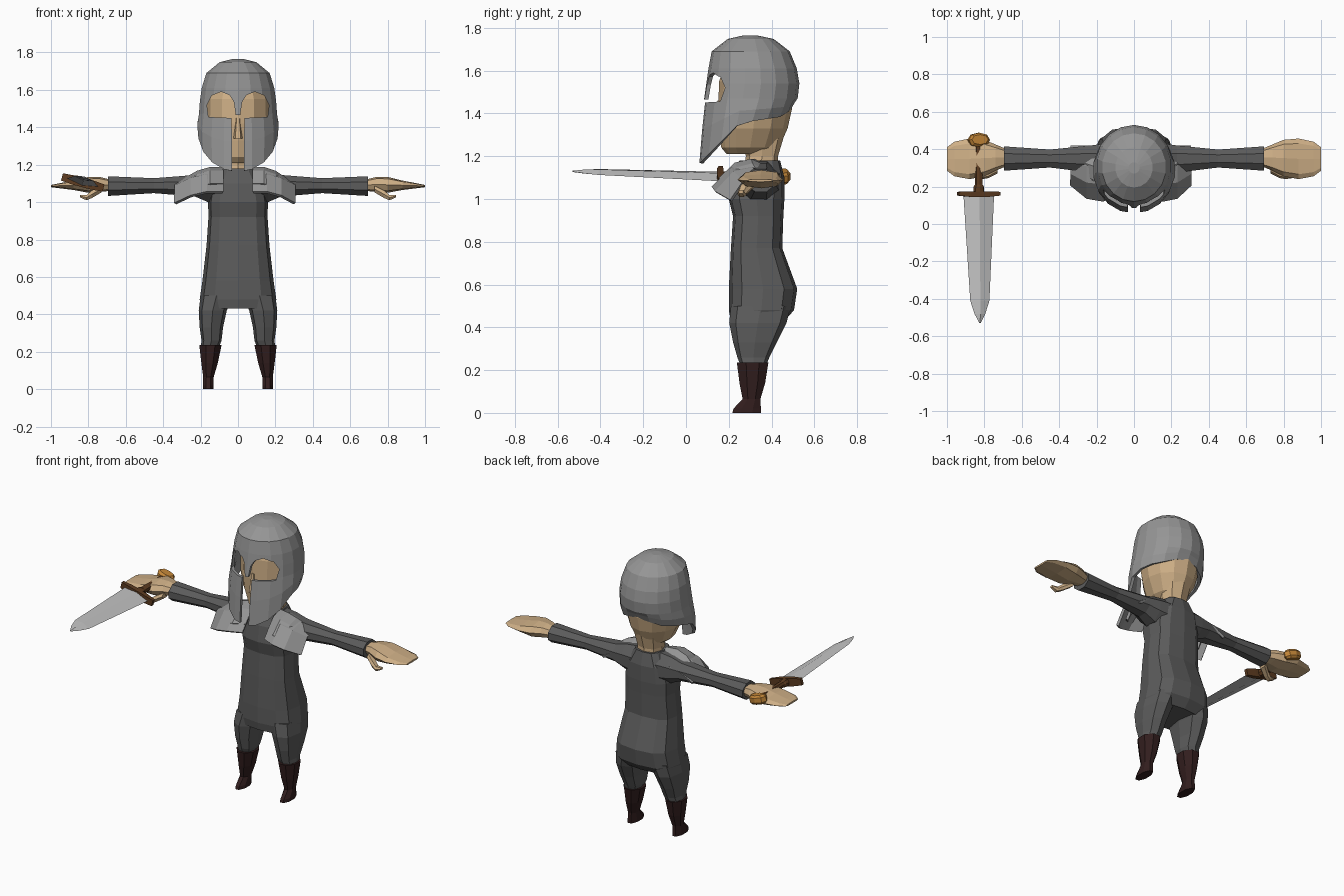
import bpy, bmesh, math
from mathutils import Matrix, Vector


def material(name, rgb):
    m = bpy.data.materials.new(name)
    m.diffuse_color = (*rgb, 1)
    return m


SUIT = material("suit_grey", (0.105, 0.105, 0.105))
METAL = material("armour_grey", (0.30, 0.30, 0.30))
SKIN = material("skin_tan", (0.62, 0.43, 0.24))
BOOT = material("boot_brown", (0.032, 0.013, 0.013))
STEEL = material("blade_steel", (0.56, 0.56, 0.56))
WOOD = material("grip_brown", (0.11, 0.045, 0.015))
GOLD = material("pommel_gold", (0.55, 0.24, 0.04))


def finish(bm, name, mat, side=1, matrix=None):
    """Turn a bmesh into an object, optionally mirrored in x or transformed."""
    if matrix:
        bm.transform(matrix)
    if side < 0:
        bm.transform(Matrix.Scale(-1, 4, (1, 0, 0)))
    bmesh.ops.recalc_face_normals(bm, faces=bm.faces)
    mesh = bpy.data.meshes.new(name)
    bm.to_mesh(mesh)
    bm.free()
    mesh.materials.append(mat)
    ob = bpy.data.objects.new(name, mesh)
    bpy.context.collection.objects.link(ob)
    return ob


def skin_rings(bm, rings, cap_start=True, cap_end=True):
    rows = [[bm.verts.new(p) for p in r] for r in rings]
    for a, b in zip(rows, rows[1:]):
        for i in range(len(a)):
            j = (i + 1) % len(a)
            bm.faces.new((a[i], a[j], b[j], b[i]))
    if cap_start:
        bm.faces.new(rows[0])
    if cap_end:
        bm.faces.new(rows[-1])


def loft(name, axis, secs, mat, n=8, power=0.8, half=False, side=1, matrix=None):
    """Sections are (position, min, max, min, max) across the other two axes."""
    rings = []
    for pos, a0, a1, b0, b1 in secs:
        ring = []
        for i in range(n):
            t = 2 * math.pi * (i + (0.5 if half else 0)) / n
            k = 1 / math.cos(math.pi / n) if half else 1
            c, s = math.cos(t) * k, math.sin(t) * k
            if not half:
                c = math.copysign(abs(c) ** power, c)
                s = math.copysign(abs(s) ** power, s)
            p = [(a0 + a1) / 2 + (a1 - a0) / 2 * c, (b0 + b1) / 2 + (b1 - b0) / 2 * s]
            p.insert("xyz".index(axis), pos)
            ring.append(p)
        rings.append(ring)
    bm = bmesh.new()
    skin_rings(bm, rings)
    return finish(bm, name, mat, side, matrix)


def apply_modifiers(ob):
    bpy.context.view_layer.objects.active = ob
    for m in list(ob.modifiers):
        bpy.ops.object.modifier_apply(modifier=m.name)


# Torso
loft("torso", "z", [
    (0.43, -0.195, 0.195, 0.21, 0.46), (0.48, -0.205, 0.205, 0.2, 0.505),
    (0.58, -0.19, 0.19, 0.2, 0.52), (0.77, -0.168, 0.168, 0.21, 0.45),
    (0.92, -0.158, 0.158, 0.22, 0.455), (1.0, -0.16, 0.16, 0.2, 0.46),
    (1.1, -0.14, 0.14, 0.215, 0.46), (1.18, -0.085, 0.085, 0.25, 0.44)],
    SUIT, n=12, power=0.7)

# Neck and head
loft("neck", "z", [(1.13, -0.08, 0.08, 0.27, 0.43), (1.2, -0.075, 0.075, 0.28, 0.43),
                   (1.3, -0.09, 0.09, 0.25, 0.46)], SKIN)
loft("head", "z", [
    (1.21, -0.06, 0.06, 0.19, 0.4), (1.24, -0.1, 0.1, 0.165, 0.435),
    (1.33, -0.15, 0.15, 0.155, 0.475), (1.42, -0.172, 0.172, 0.15, 0.495),
    (1.55, -0.17, 0.17, 0.155, 0.495), (1.66, -0.13, 0.13, 0.19, 0.45),
    (1.71, -0.06, 0.06, 0.25, 0.37)], SKIN, n=12, power=1)
loft("nose", "z", [(1.34, -0.025, 0.025, 0.125, 0.2), (1.46, -0.012, 0.012, 0.145, 0.2)],
     SKIN, n=6)


# Helmet shell: rings from crown to a lower rim that sweeps down at the front
def rim_height(y):
    if y < 0.25:
        return 1.355 - (0.25 - y)
    return 1.355 + 0.03 * (y - 0.25) / 0.2 if y < 0.45 else 1.385 + 0.8 * (y - 0.45)


HELMET = [  # height or rim blend, half width, front, back
    (1.765, 0.03, 0.27, 0.33), (1.748, 0.1, 0.195, 0.41), (1.69, 0.172, 0.12, 0.485),
    (1.61, 0.197, 0.105, 0.518), (1.54, 0.207, 0.095, 0.53), (1.47, 0.212, 0.085, 0.522),
    (0.5, 0.221, 0.07, 0.508), (1.0, 0.215, 0.057, 0.49)]
rings = []
for h, rx, y0, y1 in HELMET:
    ring = []
    for i in range(18):
        t = 2 * math.pi * (i + 0.5) / 18
        x, y = rx * math.cos(t), (y0 + y1) / 2 + (y1 - y0) / 2 * math.sin(t)
        z = h if h > 1.1 else 1.47 + (rim_height(y) - 1.47) * h
        ring.append((x, y, z))
    rings.append(ring)
bm = bmesh.new()
skin_rings(bm, rings, True, False)
helmet = finish(bm, "helmet", METAL)

# Face opening: two eye arches, a nose guard between them, a slit below
half_outline = [(0.03, 1.05), (0.034, 1.45), (0.158, 1.455), (0.166, 1.52), (0.14, 1.57),
                (0.09, 1.59), (0.045, 1.572), (0.022, 1.535), (0.012, 1.465)]
outline = half_outline + [(-x, z) for x, z in reversed(half_outline)]
bm = bmesh.new()
face = bm.faces.new([bm.verts.new((x, -0.1, z)) for x, z in outline])
ext = bmesh.ops.extrude_face_region(bm, geom=[face])
bmesh.ops.translate(bm, vec=(0, 0.32, 0),
                    verts=[v for v in ext["geom"] if isinstance(v, bmesh.types.BMVert)])
cutter = finish(bm, "face_cutter", METAL)
cutter.hide_render = True
shell = helmet.modifiers.new("shell", "SOLIDIFY")
shell.thickness = 0.018
shell.offset = -1
cut = helmet.modifiers.new("opening", "BOOLEAN")
cut.operation = "DIFFERENCE"
cut.solver = "EXACT"
cut.object = cutter
apply_modifiers(helmet)
bpy.data.objects.remove(cutter)


# Shoulder plates: curved sheets draped from the shoulder over the chest
def shoulder_plate(name, side, lift, grow, reach):
    profile = [(0.41, 1.13), (0.31, 1.172), (0.23, 1.155), (0.15, 1.085)]
    columns = [(0.08, 0.0, 0.02), (0.15, 0.0, -0.015), (0.22, -0.02, 0.0), (0.29, -0.06, 0.07)]
    bm = bmesh.new()
    grid = []
    for r, (y, z) in enumerate(profile):
        row = []
        for x, drop, shift in columns:
            px = 0.08 + (x - 0.08) * grow * reach
            py = 0.31 + (y - 0.31) * grow + shift * r / 3
            pz = z + drop + lift - (0.02 * (grow - 0.85) * 5 if r == 3 else 0)
            row.append(bm.verts.new((px, py, pz)))
        grid.append(row)
    for a, b in zip(grid, grid[1:]):
        for i in range(3):
            bm.faces.new((a[i], a[i + 1], b[i + 1], b[i]))
    ob = finish(bm, name, METAL, side)
    m = ob.modifiers.new("thickness", "SOLIDIFY")
    m.thickness = 0.016
    m.offset = 0
    apply_modifiers(ob)


for side, label in ((1, "left"), (-1, "right")):
    reach = 1.0 if side > 0 else 1.15
    shoulder_plate(label + "_shoulder_lower_plate", side, -0.012, 1.06, reach)
    shoulder_plate(label + "_shoulder_upper_plate", side, 0.008, 0.85, reach)

    # Sleeve
    loft(label + "_sleeve", "x", [
        (0.06, 0.24, 0.44, 0.98, 1.178), (0.16, 0.25, 0.43, 1.0, 1.165),
        (0.23, 0.275, 0.42, 1.03, 1.145), (0.45, 0.302, 0.398, 1.048, 1.128),
        (0.695, 0.285, 0.415, 1.033, 1.138)], SUIT, side=side, half=True)
    # Hand and thumb
    loft(label + "_hand", "x", [
        (0.68, 0.31, 0.4, 1.06, 1.12), (0.74, 0.285, 0.425, 1.055, 1.135),
        (0.8, 0.255, 0.45, 1.05, 1.135), (0.88, 0.24, 0.457, 1.065, 1.115),
        (0.96, 0.255, 0.44, 1.075, 1.1), (1.0, 0.285, 0.41, 1.08, 1.092)],
        SKIN, side=side)
    loft(label + "_thumb", "x", [
        (0.73, 0.27, 0.33, 1.05, 1.09), (0.78, 0.245, 0.295, 1.02, 1.065),
        (0.81, 0.24, 0.28, 1.008, 1.04), (0.845, 0.245, 0.27, 1.025, 1.04)],
        SKIN, n=6, side=side)
    # Trouser leg
    loft(label + "_trouser_leg", "z", [
        (0.235, 0.098, 0.198, 0.25, 0.38), (0.26, 0.088, 0.195, 0.24, 0.39),
        (0.33, 0.08, 0.205, 0.22, 0.425), (0.42, 0.06, 0.21, 0.202, 0.47),
        (0.5, 0.03, 0.2, 0.21, 0.49)], SUIT, n=8, power=0.75, side=side)
    # Boot
    loft(label + "_boot", "z", [
        (0.0, 0.13, 0.188, 0.217, 0.35), (0.02, 0.13, 0.188, 0.222, 0.35),
        (0.065, 0.13, 0.186, 0.265, 0.348), (0.14, 0.108, 0.196, 0.25, 0.37),
        (0.235, 0.088, 0.207, 0.238, 0.385)], BOOT, half=True, side=side)

# Sword, rolled slightly around its long axis in the right hand
POSE = Matrix.Translation(Vector((-0.83, 0, 1.105))) @ Matrix.Rotation(math.radians(15), 4, "Y")
loft("sword_blade", "y", [
    (-0.53, -0.004, 0.004, 0.022, 0.028), (-0.48, -0.03, 0.03, 0.015, 0.033),
    (-0.41, -0.053, 0.053, 0.01, 0.034), (0.16, -0.085, 0.085, -0.016, 0.016)],
    STEEL, n=4, power=1, matrix=POSE)
loft("sword_guard", "x", [
    (-0.115, 0.152, 0.172, -0.02, 0.02), (-0.05, 0.145, 0.175, -0.025, 0.025),
    (0.05, 0.145, 0.175, -0.025, 0.025), (0.115, 0.152, 0.172, -0.02, 0.02)],
    WOOD, n=4, half=True, matrix=POSE)
loft("sword_grip", "y", [
    (0.17, -0.03, 0.03, -0.025, 0.025), (0.2, -0.028, 0.028, -0.024, 0.024),
    (0.21, -0.022, 0.022, -0.02, 0.02), (0.43, -0.02, 0.02, -0.018, 0.018)],
    WOOD, n=8, matrix=POSE)
loft("sword_pommel", "z", [
    (-0.028, -0.045, 0.045, 0.425, 0.478), (-0.015, -0.058, 0.058, 0.41, 0.488),
    (0.015, -0.058, 0.058, 0.41, 0.488), (0.028, -0.045, 0.045, 0.425, 0.478)],
    GOLD, n=8, power=0.9, matrix=POSE)
